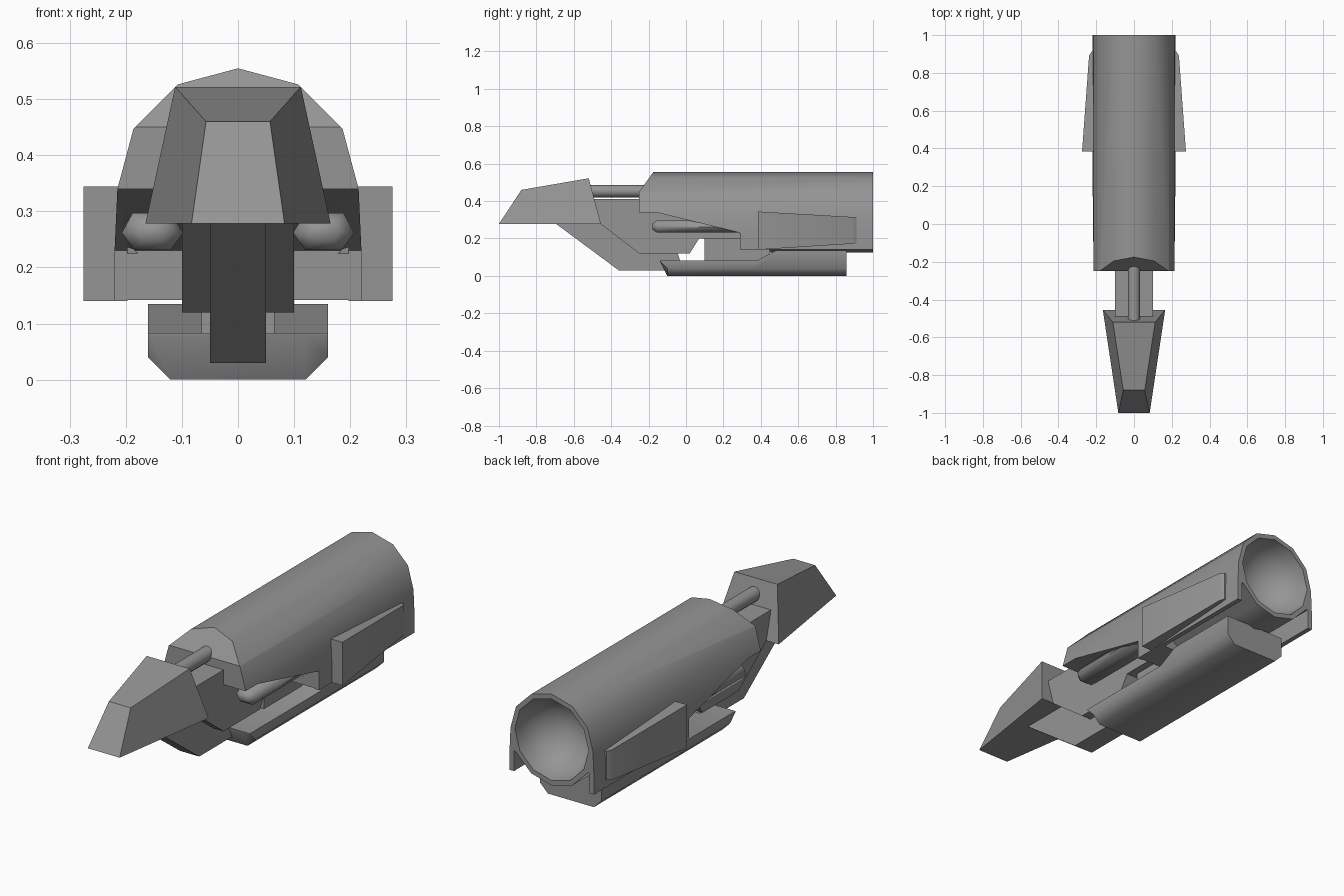
import bpy, bmesh, math

if "Cube" in bpy.data.objects:
    bpy.data.objects.remove(bpy.data.objects["Cube"])

grey = bpy.data.materials.new("hull_grey")
grey.diffuse_color = (0.3, 0.3, 0.3, 1)
grey.use_nodes = True
grey.node_tree.nodes["Principled BSDF"].inputs["Base Color"].default_value = grey.diffuse_color


def loft(name, rings, smooth=None):
    """Skin a list of equal-length rings of 3D points and cap both ends."""
    bm = bmesh.new()
    vs = [[bm.verts.new(p) for p in r] for r in rings]
    n = len(rings[0])
    for a, b in zip(vs, vs[1:]):
        for i in range(n):
            j = (i + 1) % n
            bm.faces.new((a[i], a[j], b[j], b[i]))
    bm.faces.new(vs[0][::-1])
    bm.faces.new(vs[-1])
    bmesh.ops.recalc_face_normals(bm, faces=bm.faces)
    me = bpy.data.meshes.new(name)
    bm.to_mesh(me)
    bm.free()
    me.materials.append(grey)
    ob = bpy.data.objects.new(name, me)
    bpy.context.collection.objects.link(ob)
    if smooth:
        shade(ob, smooth)
    return ob


def select(ob):
    bpy.ops.object.select_all(action='DESELECT')
    ob.select_set(True)
    bpy.context.view_layer.objects.active = ob


def shade(ob, angle):
    select(ob)
    bpy.ops.object.shade_smooth_by_angle(angle=math.radians(angle))


def side_prism(name, profile, w):
    """Extrude a (y, z) side profile to x = -w..w."""
    return loft(name, [[(x, y, z) for y, z in profile] for x in (-w, w)])


def cut(ob, cutter):
    m = ob.modifiers.new("cut", 'BOOLEAN')
    m.operation = 'DIFFERENCE'
    m.solver = 'EXACT'
    m.object = cutter
    select(ob)
    bpy.ops.object.modifier_apply(modifier=m.name)
    bpy.data.objects.remove(cutter, do_unlink=True)


# Main hull: twelve-sided barrel with two side skirts
R, CZ = 0.215, 0.34


def rim(deg):
    a = math.radians(deg)
    return (R * math.sin(a), CZ + R * math.cos(a))


half = [rim(30), rim(60), rim(90), (0.22, 0.23), (0.22, 0.14),
        (0.197, 0.14), (0.197, 0.236), rim(120), rim(150)]
section = [rim(0)] + half + [rim(180)] + [(-x, z) for x, z in reversed(half)]
hull = loft("main_hull", [[(x, y, z) for x, z in section] for y in (-0.25, 1.0)])

# Cut the lower front notch, the sloped brow and the rear nozzle bowl
cut(hull, side_prism("notch_cutter", [(-0.4, 0.34), (-0.16, 0.34), (0.29, 0.23),
                                      (0.29, 0.0), (-0.4, 0.0)], 0.5))
cut(hull, side_prism("brow_cutter", [(-0.32, 0.352), (-0.145, 0.597), (-0.32, 0.7)], 0.5))
bpy.ops.mesh.primitive_uv_sphere_add(segments=12, ring_count=12, radius=0.192,
                                     location=(0, 1.0, CZ),
                                     rotation=(math.pi / 2, 0, 0))
bowl = bpy.context.object
bowl.data.materials.append(grey)
cut(hull, bowl)
shade(hull, 35)

# Bulkhead filling the barrel's lower front between the skirts
side_prism("front_bulkhead", [(0.292, 0.142), (0.45, 0.142), (0.45, 0.3), (0.292, 0.225)], 0.218)

# Centre block linking belly tray and hull
side_prism("belly_link", [(0.1, 0.06), (0.45, 0.06), (0.45, 0.24), (0.1, 0.24)], 0.065)

# Neck and lower keel
side_prism("neck", [(-0.5, 0.41), (0.2, 0.41), (0.3, 0.2), (0.07, 0.2), (0.02, 0.12),
                    (-0.25, 0.12), (-0.46, 0.28), (-0.5, 0.28)], 0.1)
side_prism("keel", [(-0.7, 0.282), (-0.36, 0.03), (-0.09, 0.03), (-0.03, 0.075),
                    (-0.05, 0.14), (-0.2, 0.2), (-0.4, 0.285)], 0.05)

# Head: tapered wedge
bottom = [(-0.083, -1.0, 0.278), (0.083, -1.0, 0.278), (0.165, -0.455, 0.278), (-0.165, -0.455, 0.278)]
top = [(-0.057, -0.88, 0.46), (0.057, -0.88, 0.46), (0.112, -0.52, 0.522), (-0.112, -0.52, 0.522)]
loft("head", [bottom, top])

# Round spine pipe between head and hull
pipe = [(0.033 * math.cos(i * math.pi / 6), 0.453 + 0.033 * math.sin(i * math.pi / 6)) for i in range(12)]
loft("spine_pipe", [[(x, y, z) for x, z in pipe] for y in (-0.52, -0.2)], 35)

# Belly tray with chamfered bottom, raked nose and raised rear
tray_rows = [(-0.14, 0.078, 0.079, 0.083), (-0.1, 0.0, 0.04, 0.083), (0.38, 0.0, 0.04, 0.083),
             (0.48, 0.0, 0.04, 0.135), (0.857, 0.0, 0.04, 0.135)]
rings = []
for y, z0, z1, z2 in tray_rows:
    rings.append([(-0.16, y, z2), (-0.16, y, z1), (-0.12, y, z0),
                  (0.12, y, z0), (0.16, y, z1), (0.16, y, z2)])
loft("belly_tray", rings, 48)

for s, side in ((-1, "left"), (1, "right")):
    # Side guns: flattened six-sided rods with a blunt tip
    hexa = [(0.207, 0.262), (0.188, 0.297), (0.12, 0.297), (0.098, 0.262), (0.12, 0.231), (0.185, 0.231)]
    rows = [(-0.18, 0.5), (-0.155, 1.0), (0.31, 1.0)]
    loft(side + "_gun", [[(s * (0.153 + (x - 0.153) * k), y, 0.264 + (z - 0.264) * k)
                          for x, z in hexa] for y, k in rows], 62)
    # Side fins: slabs tapering toward the rear
    fin = []
    for y, xo, z0, z1 in ((0.385, 0.275, 0.14, 0.344), (0.89, 0.238, 0.172, 0.315), (0.912, 0.225, 0.176, 0.312)):
        fin.append([(s * 0.2, y, z0), (s * xo, y, z0), (s * xo, y, z1), (s * 0.2, y, z1)])
    loft(side + "_fin", fin, 35)
